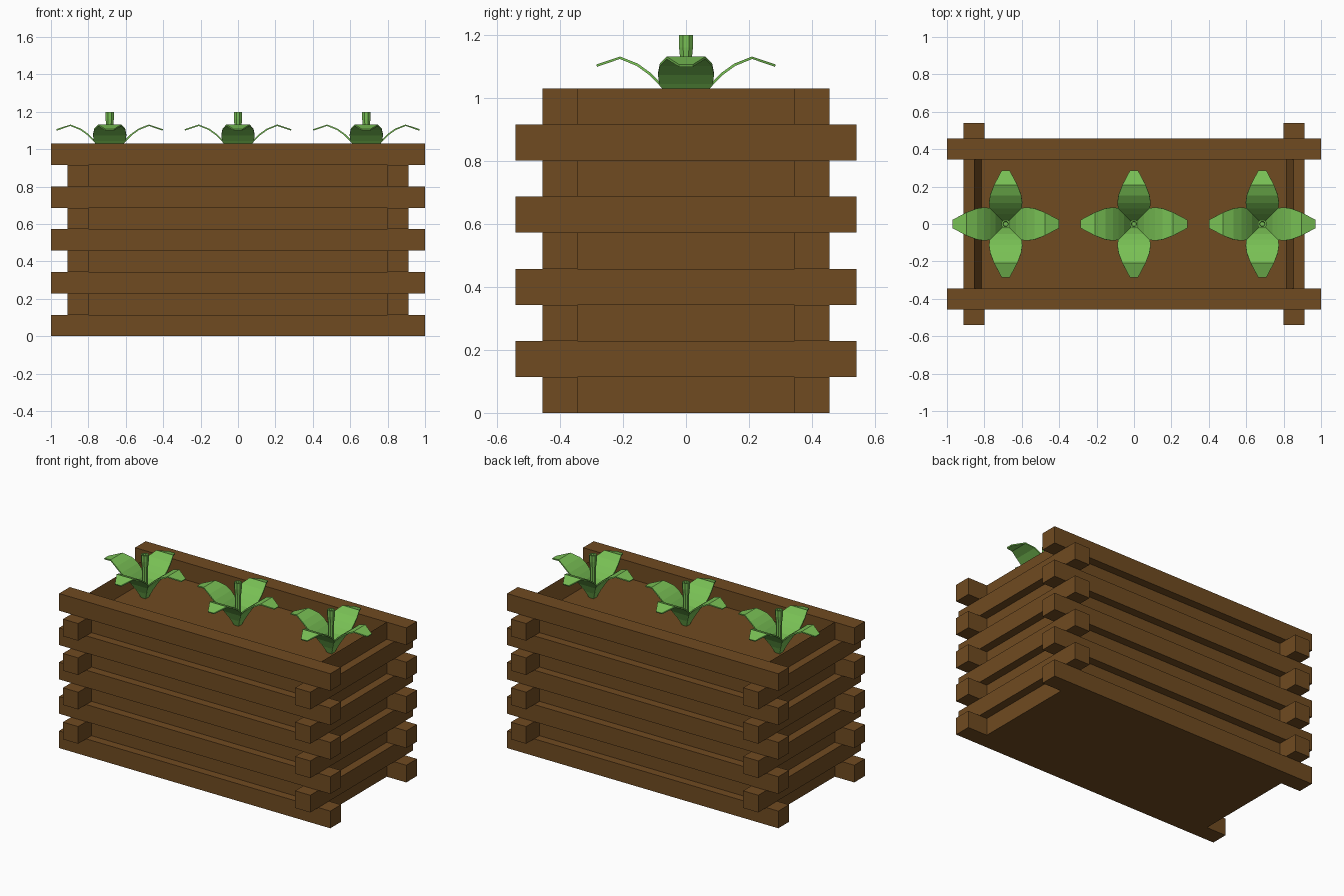
import bpy, bmesh, math
from mathutils import Matrix, Vector

if "Cube" in bpy.data.objects:
    bpy.data.objects.remove(bpy.data.objects["Cube"])


def material(name, rgb):
    m = bpy.data.materials.new(name)
    m.diffuse_color = (*rgb, 1)
    m.use_nodes = True
    m.node_tree.nodes["Principled BSDF"].inputs["Base Color"].default_value = m.diffuse_color
    return m


WOOD = material("brown_wood", (0.162, 0.070, 0.015))
LEAF = material("leaf_green", (0.19, 0.53, 0.09))


def finish(bm, name, mat):
    bmesh.ops.recalc_face_normals(bm, faces=bm.faces)
    me = bpy.data.meshes.new(name)
    bm.to_mesh(me)
    bm.free()
    me.materials.append(mat)
    ob = bpy.data.objects.new(name, me)
    bpy.context.collection.objects.link(ob)
    return ob


def box_bm(center, size):
    bm = bmesh.new()
    bmesh.ops.create_cube(bm, size=1, matrix=Matrix.Translation(center) @ Matrix.Diagonal((*size, 1)))
    return bm


# stacked planks: long ones on even layers, short ones on odd layers
LAYERS, TOP = 9, 1.03
H = TOP / LAYERS
for i in range(LAYERS):
    z = (i + 0.5) * H
    for s in (-1, 1):
        if i % 2 == 0:
            finish(box_bm((0, s * 0.4, z), (2, 0.112, H)), "long_plank", WOOD)
        else:
            finish(box_bm((s * 0.856, 0, z), (0.112, 1.082, H)), "short_plank", WOOD)

# inner liner with a sunken soil surface
bm = box_bm((0, 0, TOP / 2), (1.712, 0.8, TOP))
top = max(bm.faces, key=lambda f: f.calc_center_median().z)
bmesh.ops.inset_region(bm, faces=[top], thickness=0.056)
bmesh.ops.translate(bm, verts=top.verts, vec=(0, 0, -H))
finish(bm, "liner_and_soil", WOOD)

# plants: four arching leaves (reach, height, half width) around a stem
ARCH = [(0.012, 0.912, 0.015), (0.03, 0.96, 0.035), (0.058, 1.015, 0.062),
        (0.085, 1.047, 0.085), (0.115, 1.077, 0.089), (0.155, 1.106, 0.083),
        (0.21, 1.128, 0.062), (0.284, 1.103, 0.022)]
# stem (radius, height)
STEM = [(0.016, 0.912), (0.018, 1.12), (0.022, 1.16), (0.022, 1.20), (0.014, 1.20), (0.012, 1.185)]

for px in (-0.686, 0, 0.686):
    bm = bmesh.new()
    for k in range(4):
        rot = Matrix.Rotation(k * math.pi / 2, 3, 'Z')
        rows = [[bm.verts.new(rot @ Vector((r, s * w, z)) + Vector((px, 0, 0))) for s in (-1, 1)]
                for r, z, w in ARCH]
        for a, b in zip(rows, rows[1:]):
            bm.faces.new((a[0], b[0], b[1], a[1]))
    leaves = finish(bm, "leaves", LEAF)
    mod = leaves.modifiers.new("thickness", 'SOLIDIFY')
    mod.thickness = 0.008
    mod.offset = 0

    bm = bmesh.new()
    n = 8
    rings = [[bm.verts.new((px + r / math.cos(math.pi / n) * math.cos((j + 0.5) * math.tau / n),
                            r / math.cos(math.pi / n) * math.sin((j + 0.5) * math.tau / n), z))
              for j in range(n)] for r, z in STEM]
    for a, b in zip(rings, rings[1:]):
        for j in range(n):
            bm.faces.new((a[j], a[(j + 1) % n], b[(j + 1) % n], b[j]))
    bm.faces.new(rings[0][::-1])
    bm.faces.new(rings[-1])
    finish(bm, "stem", LEAF)
